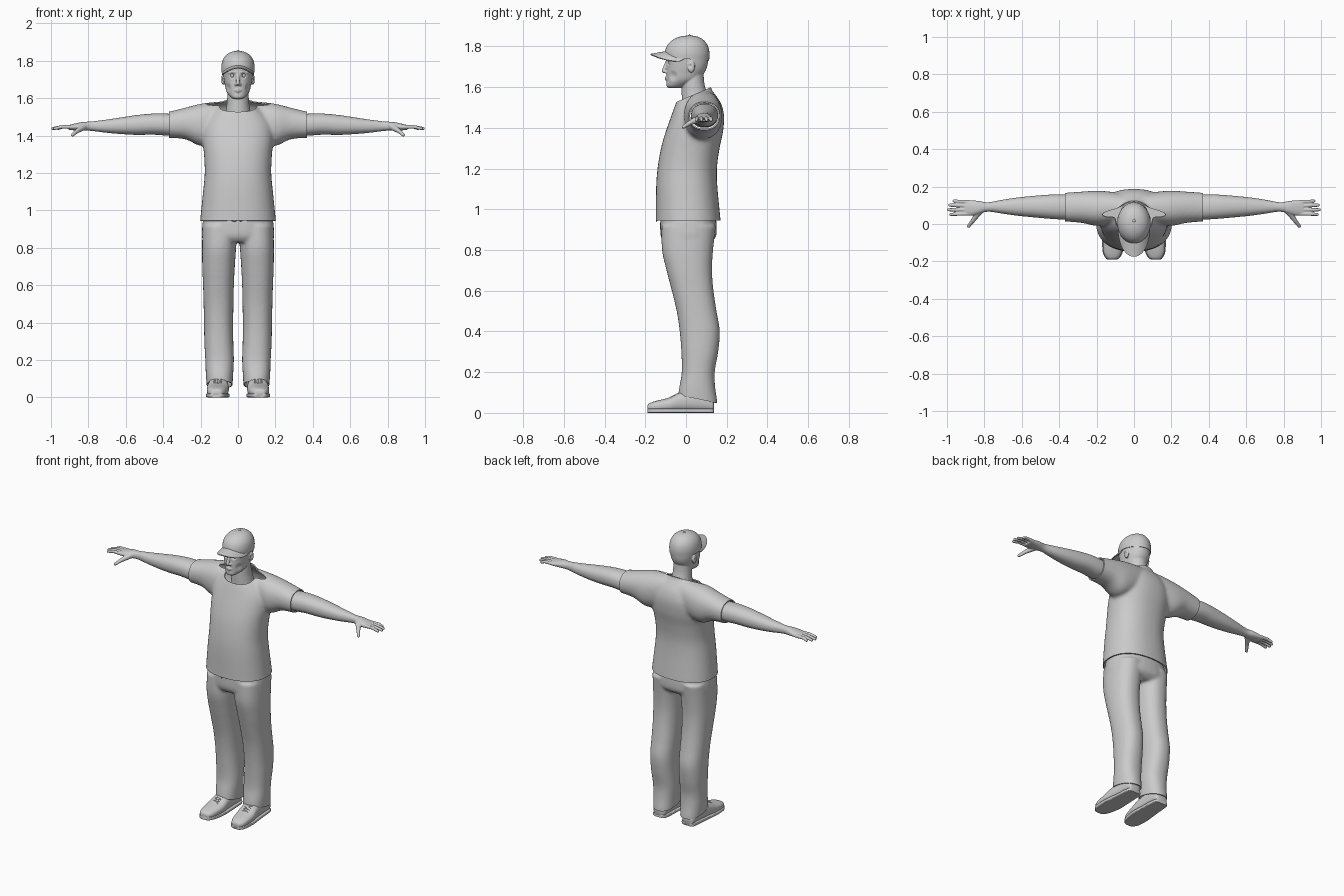
import bpy, bmesh, math
from mathutils import Vector, Matrix

if "Cube" in bpy.data.objects:
    bpy.data.objects.remove(bpy.data.objects["Cube"])

grey = bpy.data.materials.new("plain grey")
grey.use_nodes = True
grey.diffuse_color = (0.6, 0.6, 0.6, 1)
grey.node_tree.nodes["Principled BSDF"].inputs["Base Color"].default_value = (0.6, 0.6, 0.6, 1)
X, Y, Z = 0, 1, 2


def even(rows):
    """Rings centred on x = 0, given as height, half width, front, back."""
    return [(z, -w, w, front, back) for z, w, front, back in rows]


def loft(bm, rings, axis=Z, power=2.0, segments=36, steps=4):
    """Closed smooth skin through rounded sections given by their extents."""
    others = [i for i in range(3) if i != axis]
    rows = [Vector(r) for r in rings]
    dense = []
    for i in range(len(rows) - 1):
        a, b, c, d = (rows[min(max(i + k, 0), len(rows) - 1)] for k in (-1, 0, 1, 2))
        for s in range(steps):
            t = s / steps
            dense.append(b + (c - a) * t / 2 + (a * 2 - b * 5 + c * 4 - d) * t * t / 2
                         + (b * 3 - a - c * 3 + d) * t ** 3 / 2)
    dense.append(rows[-1])
    loops = []
    for r in dense:
        loop = []
        for k in range(segments):
            angle = math.tau * k / segments
            co = Vector((0, 0, 0))
            co[axis] = r[0]
            for o, wave, lo, hi in ((others[0], math.cos(angle), r[1], r[2]),
                                    (others[1], math.sin(angle), r[3], r[4])):
                bulge = math.copysign(abs(wave) ** (2 / power), wave)
                co[o] = (lo + hi) / 2 + bulge * (hi - lo) / 2
            loop.append(bm.verts.new(co))
        loops.append(loop)
    for low, high in zip(loops, loops[1:]):
        for k in range(segments):
            n = (k + 1) % segments
            bm.faces.new((low[k], low[n], high[n], high[k]))
    bm.faces.new(loops[0])
    bm.faces.new(loops[-1])


def ball(bm, centre, radius, stretch=(1, 1, 1)):
    matrix = Matrix.Translation(centre) @ Matrix.Diagonal((*stretch, 1))
    bmesh.ops.create_icosphere(bm, subdivisions=3, radius=radius, matrix=matrix)


def limb(bm, p, q, r1, r2):
    """Tapered rod with round ends."""
    p, q = Vector(p), Vector(q)
    turn = (q - p).to_track_quat('Z', 'Y').to_matrix().to_4x4()
    bmesh.ops.create_cone(bm, cap_ends=True, segments=16, radius1=r1, radius2=r2,
                          depth=(q - p).length, matrix=Matrix.Translation((p + q) / 2) @ turn)
    ball(bm, p, r1)
    ball(bm, q, r2)


def mirror(bm):
    copy = bmesh.ops.duplicate(bm, geom=bm.verts[:] + bm.edges[:] + bm.faces[:])["geom"]
    for v in copy:
        if isinstance(v, bmesh.types.BMVert):
            v.co.x *= -1


def bake(obj):
    graph = bpy.context.evaluated_depsgraph_get()
    mesh = bpy.data.meshes.new_from_object(obj.evaluated_get(graph))
    obj.modifiers.clear()
    obj.data = mesh


def finish(name, bm, voxel=0, smooth=4, cuts=(), dents=(), thickness=0):
    """Make the object, fuse its pieces, trim openings and give cloth a thickness."""
    bmesh.ops.recalc_face_normals(bm, faces=bm.faces[:])
    obj = bpy.data.objects.new(name, bpy.data.meshes.new(name))
    bpy.context.collection.objects.link(obj)
    bm.to_mesh(obj.data)
    bm.free()
    if voxel:
        obj.modifiers.new("fuse", 'REMESH').mode = 'VOXEL'
        obj.modifiers["fuse"].voxel_size = voxel
        obj.modifiers.new("soften", 'SMOOTH').iterations = smooth
        bake(obj)
    if cuts or dents:
        bm = bmesh.new()
        bm.from_mesh(obj.data)
        for point, normal in cuts:
            bmesh.ops.bisect_plane(bm, geom=bm.verts[:] + bm.edges[:] + bm.faces[:],
                                   plane_co=point, plane_no=normal, clear_outer=True)
        for centre, radius, move in dents:
            for v in bm.verts:
                d = (v.co - Vector(centre)).length / radius
                if d < 1:
                    v.co += Vector(move) * (1 - d * d) ** 2
        bm.to_mesh(obj.data)
        bm.free()
    if thickness:
        obj.modifiers.new("cloth", 'SOLIDIFY').thickness = thickness
        bake(obj)
    obj.data.materials.clear()
    obj.data.materials.append(grey)
    bpy.ops.object.select_all(action='DESELECT')
    obj.select_set(True)
    bpy.context.view_layer.objects.active = obj
    bpy.ops.object.shade_smooth_by_angle(angle=math.radians(45))
    return obj


# Shirt: sleeves mirrored, torso added, hem, cuffs and collar cut open
bm = bmesh.new()
loft(bm, [(.04, .02, .16, 1.38, 1.585), (.12, 0, .172, 1.36, 1.58), (.2, -.01, .178, 1.345, 1.57),
          (.28, .006, .173, 1.38, 1.55), (.37, .013, .167, 1.388, 1.528), (.42, .013, .165, 1.39, 1.52)],
     X, 2.2)
mirror(bm)
loft(bm, even([(.9, .208, -.15, .172), (.945, .203, -.148, .17), (1.1, .187, -.147, .155),
               (1.2, .178, -.14, .152), (1.3, .182, -.123, .165), (1.38, .19, -.1, .182),
               (1.46, .185, -.072, .187), (1.52, .145, -.05, .172), (1.56, .1, -.03, .146),
               (1.59, .076, -.012, .125), (1.63, .07, -.005, .12)]), Z, 2.3)
finish("shirt", bm, .01, 6, thickness=.007,
       cuts=[((0, 0, .945), (0, 0, -1)), ((.37, 0, 0), (1, 0, 0)), ((-.37, 0, 0), (-1, 0, 0)),
             ((0, -.04, 1.53), (0, -.39, .92))])

# Trousers: two legs joined by the hips, hems cut on a slant
bm = bmesh.new()
loft(bm, [(.92, 0, .19, -.12, .147), (.8, .01, .192, -.118, .133), (.7, .017, .191, -.096, .128),
          (.6, .022, .187, -.07, .135), (.5, .024, .184, -.046, .15), (.4, .026, .182, -.031, .166),
          (.3, .025, .18, -.023, .158), (.2, .022, .175, -.021, .141), (.12, .026, .172, -.034, .144),
          (.06, .029, .167, -.041, .153), (.02, .029, .165, -.041, .153)], Z, 2.3)
mirror(bm)
loft(bm, even([(.98, .183, -.125, .145), (.91, .192, -.127, .151), (.86, .192, -.122, .145),
               (.83, .17, -.1, .11)]), Z, 2.4)
finish("trousers", bm, .009, 5, thickness=.006, cuts=[((0, -.04, .088), (0, -.2, -.98))])

# Shoes: uppers, soles and crossed laces
upper = [(-.19, .098, .135, .012, .034), (-.182, .082, .148, .006, .046), (-.15, .064, .163, .004, .058),
         (-.08, .05, .167, .004, .076), (-.03, .05, .162, .004, .1), (.04, .053, .155, .004, .112),
         (.1, .056, .15, .004, .1), (.13, .064, .144, .004, .075), (.138, .08, .13, .01, .055)]
bm = bmesh.new()
loft(bm, upper, Y, 2.5)
mirror(bm)
finish("shoes", bm)
bm = bmesh.new()
loft(bm, [(y, a - .004, b + .004, 0, .022) for y, a, b, _, _ in upper], Y, 6)
mirror(bm)
finish("soles", bm)
bm = bmesh.new()
for i in range(4):
    y = -.045 - .016 * i
    z = .1 + (y + .03) / 2
    for slant in (-.008, .008):
        limb(bm, (.088, y - slant, z - slant / 2 - .001), (.128, y + slant, z + slant / 2 - .001), .003, .003)
mirror(bm)
finish("laces", bm)

# Arms with hands, fingers and thumb
bm = bmesh.new()
loft(bm, [(.3, .03, .15, 1.405, 1.51), (.37, .024, .157, 1.4, 1.517), (.45, .028, .157, 1.405, 1.518),
          (.54, .036, .15, 1.404, 1.51), (.62, .044, .142, 1.408, 1.498), (.7, .055, .13, 1.415, 1.486),
          (.78, .066, .116, 1.425, 1.476), (.83, .053, .123, 1.427, 1.473), (.87, .044, .127, 1.428, 1.465),
          (.905, .046, .126, 1.43, 1.457)], X, 2.2)
for base, tip, reach in ((.118, .123, .962), (.097, .101, .985), (.076, .076, .991), (.055, .051, .98)):
    knuckle = (.94, (base + tip) / 2, 1.447)
    limb(bm, (.885, base, 1.446), knuckle, .011, .0095)
    limb(bm, knuckle, (reach, tip, 1.438), .0095, .0085)
limb(bm, (.825, .07, 1.447), (.86, .02, 1.425), .019, .012)
limb(bm, (.86, .02, 1.425), (.884, -.012, 1.404), .012, .009)
mirror(bm)
finish("arms", bm, .0035, 4)

# Head: skull, neck, ears, nose, brows and lips, with eye sockets pressed in
bm = bmesh.new()
for p, q, r1, r2 in (((.013, -.093, 1.739), (.05, -.077, 1.737), .007, .006),
                     ((0, -.099, 1.646), (.019, -.093, 1.642), .006, .003),
                     ((0, -.098, 1.636), (.017, -.092, 1.64), .006, .003),
                     ((0, -.093, 1.725), (0, -.109, 1.679), .008, .0105)):
    limb(bm, p, q, r1, r2)
ball(bm, (.011, -.099, 1.674), .008)
ball(bm, (.08, .026, 1.7), .03, (.3, .6, 1))
mirror(bm)
loft(bm, even([(1.595, .022, -.085, -.03), (1.606, .04, -.096, 0), (1.635, .061, -.095, .06),
               (1.67, .07, -.096, .09), (1.7, .076, -.095, .104), (1.74, .08, -.097, .109),
               (1.79, .08, -.093, .107), (1.825, .058, -.06, .08), (1.84, .025, -.025, .045)]), Z, 2.2)
loft(bm, even([(1.48, .075, -.02, .125), (1.56, .061, -.021, .106), (1.62, .057, -.02, .09),
               (1.7, .055, -.01, .085)]))
dents = [((s * .03, -.09, 1.721), .02, (0, .013, 0)) for s in (-1, 1)]
dents += [((s * .088, .02, 1.703), .014, (-s * .006, 0, 0)) for s in (-1, 1)]
dents += [((s * .055, -.065, 1.655), .03, (-s * .005, .004, 0)) for s in (-1, 1)]
finish("head", bm, .0035, 4, dents=dents)
bm = bmesh.new()
ball(bm, (.03, -.074, 1.721), .012)
mirror(bm)
finish("eyes", bm)

# Cap crown, cut along its lower edge, and top button
bm = bmesh.new()
loft(bm, even([(1.7, .085, -.1, .11), (1.735, .088, -.104, .114), (1.77, .089, -.104, .115),
               (1.805, .081, -.092, .106), (1.832, .062, -.065, .085), (1.848, .035, -.028, .055),
               (1.853, .006, .01, .024)]))
finish("cap_crown", bm, thickness=.004, cuts=[((0, 0, 1.738), (0, -.08, -1))])
bm = bmesh.new()
ball(bm, (0, .018, 1.853), .008, (1, 1, .5))
finish("cap_button", bm)

# Cap brim: arched sheet swept around the forehead
bm = bmesh.new()
across, deep = 32, 8
grid = []
for i in range(across + 1):
    a = math.radians(-82 + 164 * i / across)
    grid.append([bm.verts.new((.087 * math.sin(a),
                               .005 - .104 * math.cos(a) - (.082 * j / deep - .006) * math.cos(a) ** .6,
                               1.777 - .038 * math.sin(a) ** 2 - .014 * j / deep))
                 for j in range(deep + 1)])
for left, right in zip(grid, grid[1:]):
    for j in range(deep):
        bm.faces.new((left[j], right[j], right[j + 1], left[j + 1]))
finish("cap_brim", bm, thickness=.006)
